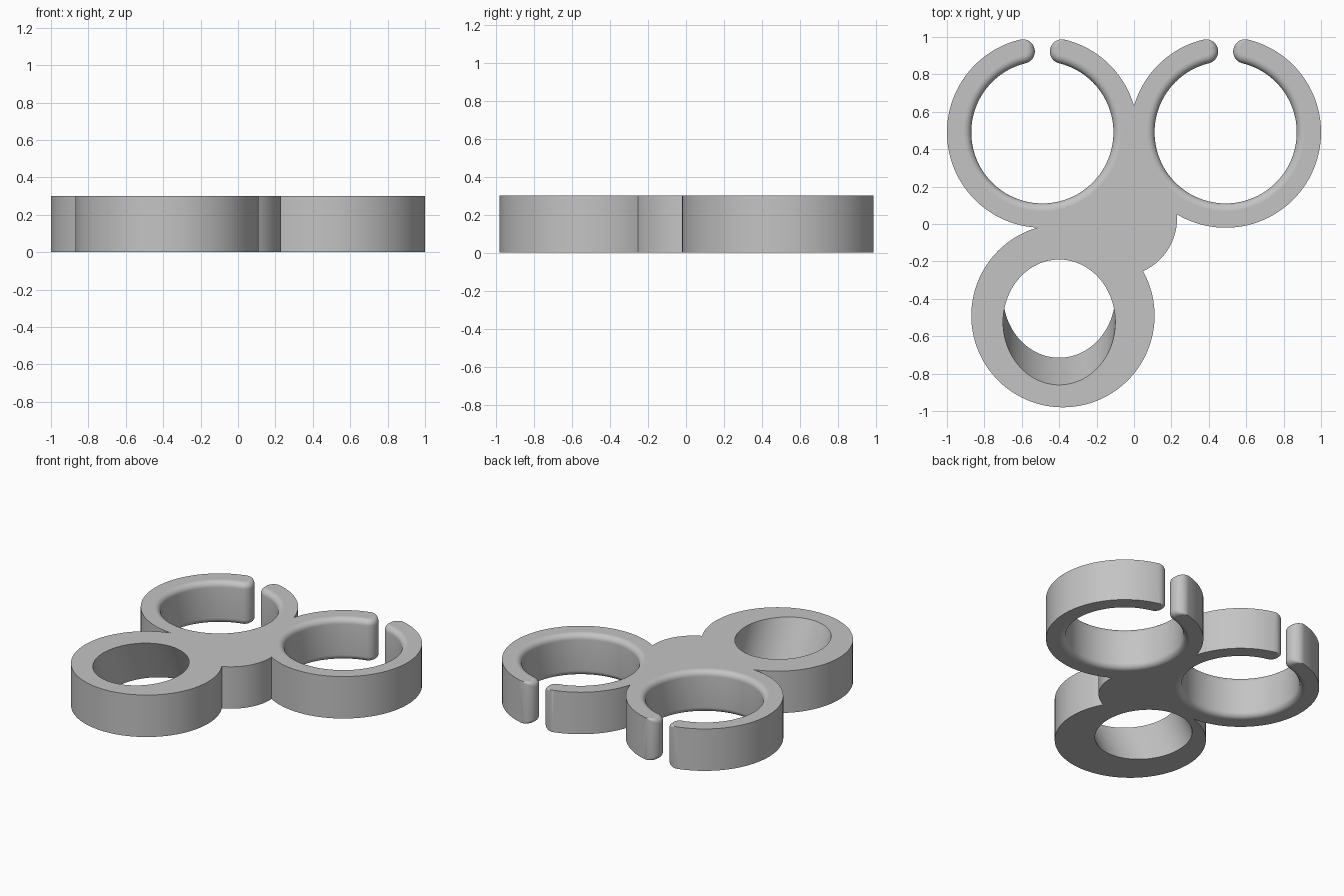
import bpy, bmesh
from math import sin, cos, pi, asin, radians

old = bpy.data.objects.get("Cube")
if old:
    bpy.data.objects.remove(old, do_unlink=True)

H = 0.30            # plate height
R_OUT, R_IN = 0.51, 0.38
FILLET = 0.04
SEGS = 160

grey = bpy.data.materials.new("plain grey")
grey.use_nodes = True
grey.diffuse_color = (0.55, 0.55, 0.55, 1)
grey.node_tree.nodes["Principled BSDF"].inputs["Base Color"].default_value = (0.55, 0.55, 0.55, 1)


def loft(name, rings):
    """Closed solid through a stack of equally long point loops."""
    bm = bmesh.new()
    loops = [[bm.verts.new(p) for p in ring] for ring in rings]
    n = len(loops[0])
    for a, b in zip(loops, loops[1:]):
        for i in range(n):
            j = (i + 1) % n
            bm.faces.new((a[i], a[j], b[j], b[i]))
    bm.faces.new(loops[0][::-1])
    bm.faces.new(loops[-1])
    bmesh.ops.recalc_face_normals(bm, faces=bm.faces)
    mesh = bpy.data.meshes.new(name)
    bm.to_mesh(mesh)
    bm.free()
    mesh.materials.append(grey)
    obj = bpy.data.objects.new(name, mesh)
    bpy.context.scene.collection.objects.link(obj)
    return obj


def ellipse(cx, cy, rx, ry, z):
    return [(cx + rx * cos(2 * pi * i / SEGS), cy + ry * sin(2 * pi * i / SEGS), z)
            for i in range(SEGS)]


def disc(name, x, y, r):
    return loft(name, [ellipse(x, y, r, r, z) for z in (0, H)])


def clip_cutter(name, cx, cy):
    """Round opening with a slot between rounded tips and filleted rims."""
    mid, tip_r = (R_OUT + R_IN) / 2, (R_OUT - R_IN) / 2
    half = asin((0.04 + tip_r) / mid)
    outline = []    # x, y, direction into the material, fillet radius

    def tip(side):
        a = pi / 2 + side * half
        tx, ty = mid * cos(a), mid * sin(a)
        pts = []
        steps = 20
        for k in range(1, steps + 1):
            b = a + pi + side * pi * k / steps
            r = FILLET * min(1, max(0.04, 2 * (1 - k / steps)))
            pts.append((tx + tip_r * cos(b), ty + tip_r * sin(b), -cos(b), -sin(b), r))
        pts.append((0.6 * cos(a), 0.6 * sin(a), 0, 0, FILLET * 0.04))
        return pts

    for i in range(SEGS + 1):
        a = pi / 2 + half + (2 * pi - 2 * half) * i / SEGS
        outline.append((R_IN * cos(a), R_IN * sin(a), cos(a), sin(a), FILLET))
    outline += tip(-1)
    outline += tip(1)[::-1]

    def layer(t, top):
        ring = []
        for x, y, nx, ny, r in outline:
            off, dz = r * (1 - cos(t)), r * (1 - sin(t))
            ring.append((cx + x + nx * off, cy + y + ny * off, H - dz if top else dz))
        return ring

    angles = [pi / 2 * k / 8 for k in range(9)]
    low = [layer(t, False) for t in reversed(angles)]
    high = [layer(t, True) for t in angles]
    below = [(x, y, -0.05) for x, y, z in low[0]]
    above = [(x, y, H + 0.05) for x, y, z in high[-1]]
    return loft(name, [below] + low + high + [above])


def slanted_cutter(name, cx, cy, rx, ry, shift):
    """Oblique bore, leaning toward the front as it rises."""
    rings = []
    for z in (-0.06, H + 0.06):
        rings.append(ellipse(cx, cy - shift * (z / H - 0.5), rx, ry, z))
    return loft(name, rings)


# Solid parts of the plate, joined into one body
holder = disc("triple_ring_holder", -0.49, 0.49, R_OUT)
joins = [disc("right_disc", 0.49, 0.49, R_OUT),
         disc("front_disc", -0.38, -0.49, 0.49),
         disc("centre_disc", -0.08, 0.03, 0.31),
         disc("web_filler", 0.0, 0.33, 0.08)]

# Two open clips and the slanted bore
cuts = [clip_cutter("left_clip_cutter", -0.49, 0.49),
        clip_cutter("right_clip_cutter", 0.49, 0.49),
        slanted_cutter("bore_cutter", -0.40, -0.4525, 0.30, 0.335, 0.145)]

for helper in joins + cuts:
    helper.hide_render = True
    mod = holder.modifiers.new(helper.name, 'BOOLEAN')
    mod.operation = 'UNION' if helper in joins else 'DIFFERENCE'
    mod.solver = 'EXACT'
    mod.object = helper

bpy.context.view_layer.update()
deps = bpy.context.evaluated_depsgraph_get()
result = bpy.data.meshes.new_from_object(holder.evaluated_get(deps))
holder.modifiers.clear()
holder.data = result
result.name = "triple_ring_holder"
for helper in joins + cuts:
    bpy.data.objects.remove(helper, do_unlink=True)
result.materials.clear()
result.materials.append(grey)

# Smooth walls and fillets, flat top and bottom
bm = bmesh.new()
bm.from_mesh(result)
bmesh.ops.remove_doubles(bm, verts=bm.verts, dist=0.0001)
bm.normal_update()
for f in bm.faces:
    f.smooth = True
    f.material_index = 0
for e in bm.edges:
    flat = any(abs(f.normal.z) > 0.9999 for f in e.link_faces)
    e.smooth = not flat and e.calc_face_angle(pi) < radians(30)
bm.to_mesh(result)
bm.free()
